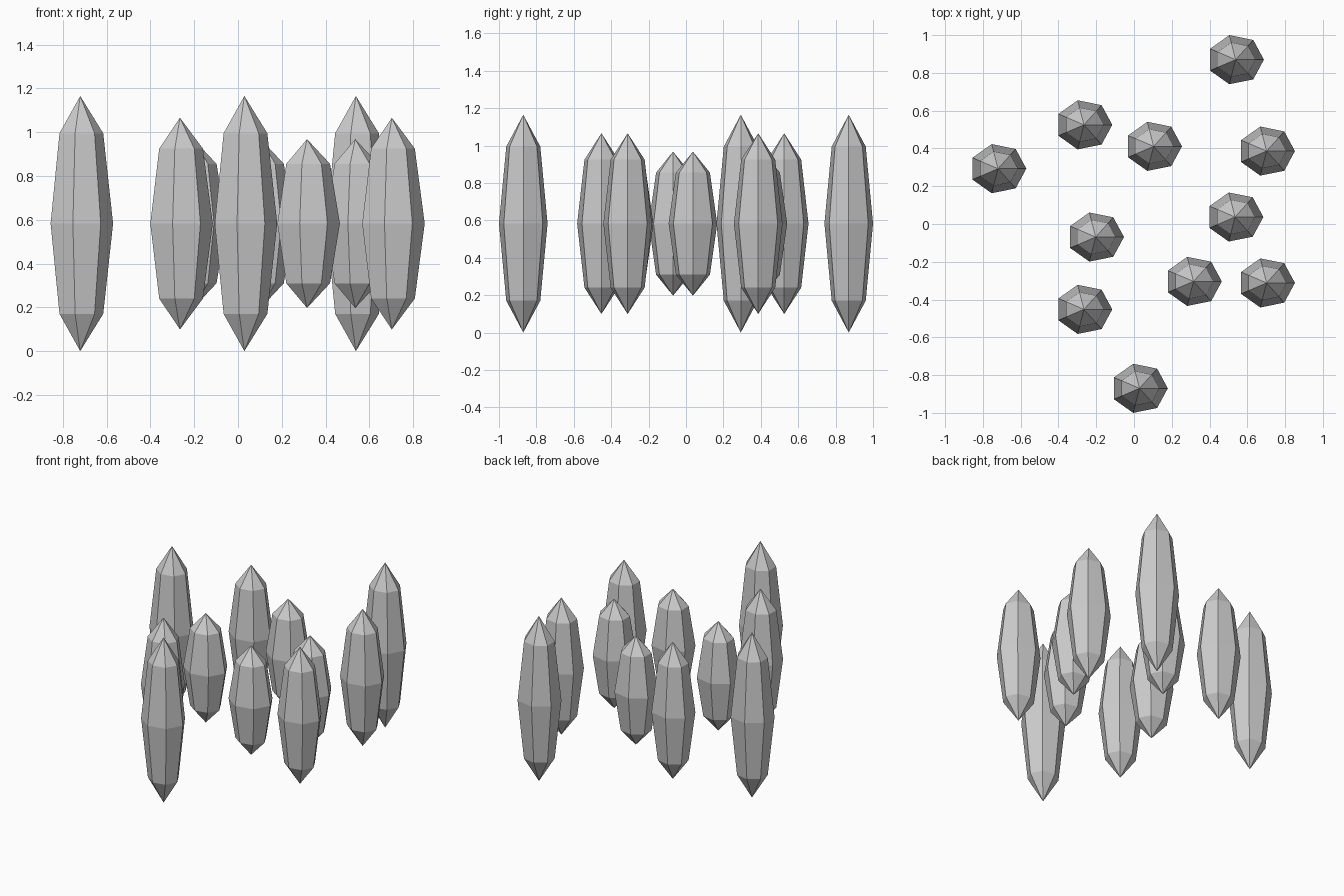
import bpy, bmesh
from math import cos, sin, tau

if "Cube" in bpy.data.objects:
    bpy.data.objects.remove(bpy.data.objects["Cube"])

SIDES = 7
RX, RY = 0.15, 0.1333      # half widths at the waist
MID_Z = 0.583              # all crystals share one waist height


def crystal(name, x, y, half):
    """Seven-sided double-pointed crystal with a wide waist."""
    bm = bmesh.new()
    rings = []
    for z, k in ((-0.708, 0.7), (0, 1), (0.708, 0.7)):
        rings.append([bm.verts.new((RX * k * cos(tau * i / SIDES),
                                    RY * k * sin(tau * i / SIDES),
                                    z * half)) for i in range(SIDES)])
    low, high = bm.verts.new((0, 0, -half)), bm.verts.new((0, 0, half))
    for i in range(SIDES):
        j = (i + 1) % SIDES
        bm.faces.new((low, rings[0][j], rings[0][i]))
        for a, b in zip(rings, rings[1:]):
            bm.faces.new((a[i], a[j], b[j], b[i]))
        bm.faces.new((rings[2][i], rings[2][j], high))
    mesh = bpy.data.meshes.new(name)
    bm.to_mesh(mesh)
    bm.free()
    obj = bpy.data.objects.new(name, mesh)
    obj.location = (x, y, MID_Z)
    bpy.context.collection.objects.link(obj)


# Three sizes: half height and plan positions
clusters = {
    "tall_crystal": (0.582, [(0.538, 0.87), (-0.72, 0.293), (0.029, -0.87)]),
    "medium_crystal": (0.483, [(-0.265, 0.525), (0.702, 0.386),
                               (0.702, -0.312), (-0.265, -0.452)]),
    "short_crystal": (0.385, [(0.104, 0.411), (0.535, 0.037),
                              (-0.203, -0.069), (0.315, -0.304)]),
}
for name, (half, spots) in clusters.items():
    for n, (x, y) in enumerate(spots, 1):
        crystal(f"{name}_{n}", x, y, half)
